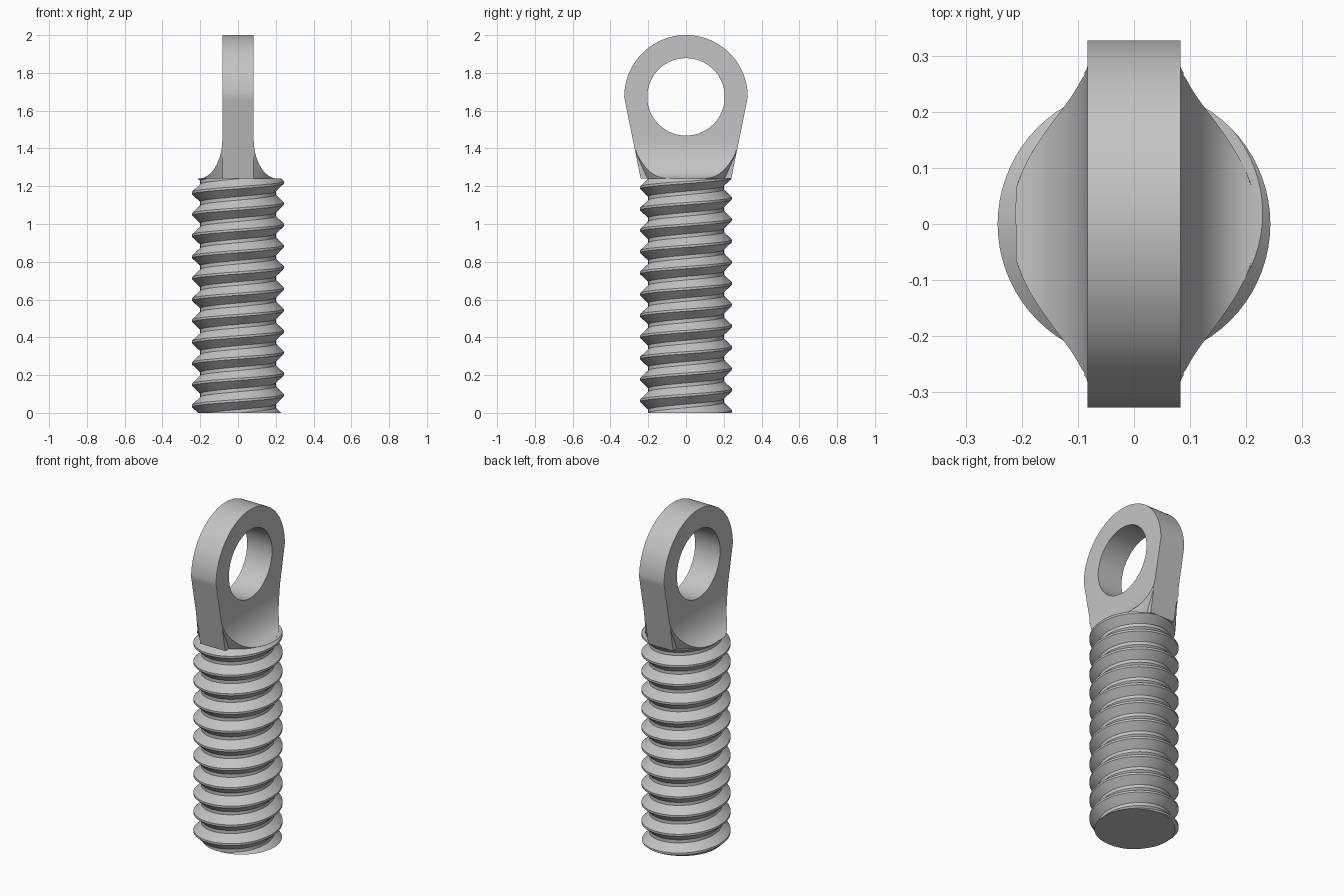
import bpy, bmesh, math

if "Cube" in bpy.data.objects:
    bpy.data.objects.remove(bpy.data.objects["Cube"])

STEEL = (0.55, 0.55, 0.55, 1)
steel = bpy.data.materials.new("plain_steel")
steel.use_nodes = True
steel.diffuse_color = STEEL
steel.node_tree.nodes["Principled BSDF"].inputs["Base Color"].default_value = STEEL

SHOULDER, NECK_TOP, EYE_Z = 1.24, 1.45, 1.673
EYE_R, HOLE_R, HALF = 0.327, 0.205, 0.083


def finish(name, bm):
    """Turn a bmesh into a smooth shaded object with crisp edges."""
    bmesh.ops.recalc_face_normals(bm, faces=bm.faces)
    mesh = bpy.data.meshes.new(name)
    bm.to_mesh(mesh)
    bm.free()
    mesh.materials.append(steel)
    obj = bpy.data.objects.new(name, mesh)
    bpy.context.collection.objects.link(obj)
    bpy.ops.object.select_all(action='DESELECT')
    obj.select_set(True)
    bpy.context.view_layer.objects.active = obj
    bpy.ops.object.shade_smooth_by_angle(angle=math.radians(30))
    return obj


def bridge(bm, a, b):
    """Quads between two closed loops of equal length."""
    n = len(a)
    for i in range(n):
        j = (i + 1) % n
        bm.faces.new((a[i], a[j], b[j], b[i]))


def side_y(z):
    """Half depth of the head's straight tapering sides."""
    return 0.24 + (EYE_R - 0.24) * (z - SHOULDER) / (EYE_Z - SHOULDER)


# Threaded shaft: one helical V profile, trimmed flat at both ends
PITCH, STEPS, TURNS, START = SHOULDER / 11, 72, 14, 0.093
profile = [(0.243, -0.006), (0.243, 0.006), (0.2, 0.047), (0.2, PITCH - 0.047)]
bm = bmesh.new()
rows = []
for i in range(STEPS * TURNS):
    a = math.tau * i / STEPS
    z0 = START + PITCH * (i / STEPS - 2)
    rows.append([bm.verts.new((r * math.cos(a), r * math.sin(a), z0 + dz))
                 for r, dz in profile])
for i in range(len(rows) - STEPS - 1):
    for k in range(4):
        if k < 3:
            quad = (rows[i][k], rows[i + 1][k], rows[i + 1][k + 1], rows[i][k + 1])
        else:
            quad = (rows[i][3], rows[i + 1][3], rows[i + STEPS + 1][0], rows[i + STEPS][0])
        bm.faces.new(quad)
for z, up in ((0, -1), (SHOULDER, 1)):
    bmesh.ops.bisect_plane(bm, geom=bm.verts[:] + bm.edges[:] + bm.faces[:],
                           plane_co=(0, 0, z), plane_no=(0, 0, up), clear_outer=True)
loose = [v for v in bm.verts if not v.link_faces]
bmesh.ops.delete(bm, geom=loose, context='VERTS')
bmesh.ops.holes_fill(bm, edges=[e for e in bm.edges if e.is_boundary], sides=0)
finish("threaded_shaft", bm)

# Neck: filleted blend from the round shaft to the flat eye
bm = bmesh.new()
loops = []
for s in range(17):
    t = math.cos(math.pi / 2 * s / 16)
    z = NECK_TOP - (NECK_TOP - SHOULDER) * t
    g = HALF + 0.127 * (1 - math.sqrt(1 - t * t))
    radius = 0.22 + 0.43 * (z - SHOULDER)
    b = side_y(z)
    y_flat = min(math.sqrt(max(radius ** 2 - g ** 2, 0)), b * 0.98)
    y_round = min(math.sqrt(radius ** 2 - HALF ** 2), b * 0.99)
    ys = [y_flat * k / 4 for k in range(4)]
    ys += [y_flat + (y_round - y_flat) * k / 10 for k in range(11)] + [b]
    half = [(min(g, max(HALF, math.sqrt(max(radius ** 2 - y * y, 0)))), y) for y in ys]
    side = [(x, -y) for x, y in reversed(half[1:])] + half
    ring = side + [(-x, -y) for x, y in side]
    loops.append([bm.verts.new((x, y, z)) for x, y in ring])
for lower, upper in zip(loops, loops[1:]):
    bridge(bm, lower, upper)
bm.faces.new(loops[0])
finish("neck", bm)

# Eye: flat rounded plate with a round hole
bm = bmesh.new()
foot_y = side_y(NECK_TOP)
corner = math.atan2(EYE_Z - NECK_TOP, foot_y)
angles = sorted([math.tau * i / 128 for i in range(128)]
                + [-corner + math.tau, math.pi + corner])


def outline(a):
    """Distance from the hole centre to the plate's outer edge."""
    c, s = math.cos(a), math.sin(a)
    if s >= -1e-6:
        return EYE_R
    slope = (EYE_R - 0.24) / (EYE_Z - SHOULDER)
    return min(EYE_R / (abs(c) - slope * s), (NECK_TOP - EYE_Z) / s)


def ring(x, radius_at):
    return [bm.verts.new((x, radius_at(a) * math.cos(a),
                          EYE_Z + radius_at(a) * math.sin(a))) for a in angles]


outer = [ring(x, outline) for x in (-HALF, HALF)]
inner = [ring(x, lambda a: HOLE_R) for x in (-HALF, HALF)]
bridge(bm, outer[0], outer[1])
bridge(bm, inner[0], inner[1])
for o, i in zip(outer, inner):
    bridge(bm, o, i)
finish("eye", bm)
